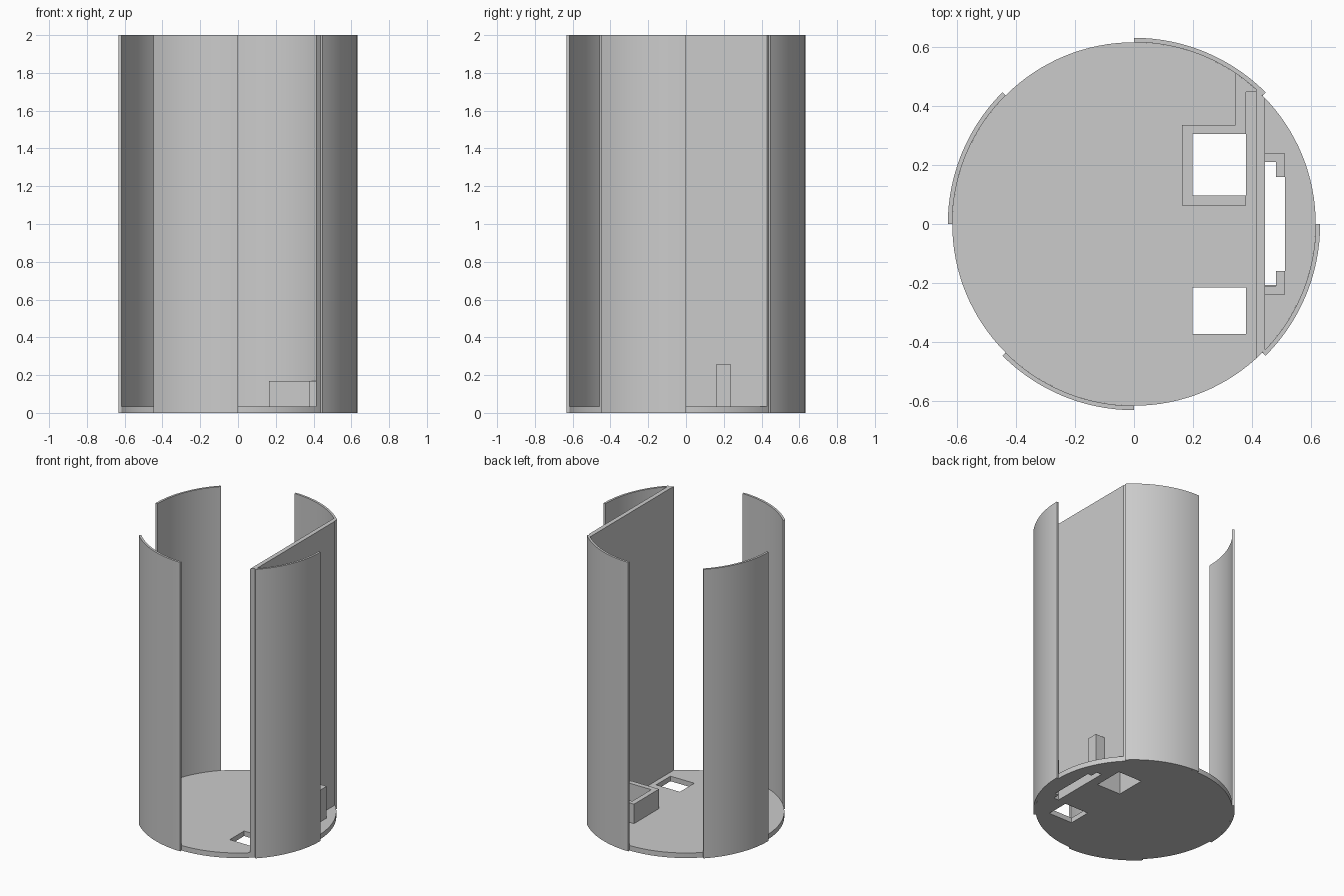
import bpy, bmesh, math

cube = bpy.data.objects.get("Cube")
if cube:
    bpy.data.objects.remove(cube)

OUTER, INNER = 0.632, 0.617      # wall radii
HEIGHT, FLOOR = 2.0, 0.035       # overall height, floor thickness
BOX_TOP, CLIP_TOP = 0.17, 0.255

grey = bpy.data.materials.new("plain_grey")
grey.use_nodes = True
grey.diffuse_color = (0.6, 0.6, 0.6, 1)
grey.node_tree.nodes["Principled BSDF"].inputs["Base Color"].default_value = (0.6, 0.6, 0.6, 1)


def prism(name, outline, z0, z1, smooth=False):
    """Extrude a counter-clockwise outline from z0 to z1."""
    bm = bmesh.new()
    face = bm.faces.new([bm.verts.new((x, y, z0)) for x, y in outline])
    top = bmesh.ops.extrude_face_region(bm, geom=[face])["geom"]
    for v in top:
        if isinstance(v, bmesh.types.BMVert):
            v.co.z = z1
    bmesh.ops.recalc_face_normals(bm, faces=bm.faces)
    mesh = bpy.data.meshes.new(name)
    bm.to_mesh(mesh)
    bm.free()
    mesh.materials.append(grey)
    obj = bpy.data.objects.new(name, mesh)
    bpy.context.collection.objects.link(obj)
    if smooth:
        bpy.ops.object.select_all(action="DESELECT")
        obj.select_set(True)
        bpy.context.view_layer.objects.active = obj
        bpy.ops.object.shade_smooth_by_angle(angle=math.radians(30))
    return obj


def arc(radius, start, end, steps):
    angles = [math.radians(start + (end - start) * i / steps) for i in range(steps + 1)]
    return [(radius * math.cos(a), radius * math.sin(a)) for a in angles]


def rect(x0, x1, y0, y1):
    return [(x0, y0), (x1, y0), (x1, y1), (x0, y1)]


def rim(x):
    """Depth of the inner circle at x."""
    return math.sqrt(INNER ** 2 - x ** 2)


# Floor disc with two square holes and a slot
floor = prism("floor", arc(INNER, 0, 360, 128)[:-1], 0, FLOOR, True)
PANEL_IN, PANEL_OUT = 0.414, 0.444
holes = {
    "large_hole": rect(0.198, 0.38, 0.097, 0.305),
    "small_hole": rect(0.198, 0.38, -0.373, -0.216),
    "slot_hole": rect(PANEL_OUT, 0.512, -0.207, 0.21),
}
for name, outline in holes.items():
    cutter = prism(name + "_cutter", outline, -0.1, 0.1)
    cutter.hide_render = True
    cutter.hide_viewport = True
    cut = floor.modifiers.new(name, "BOOLEAN")
    cut.operation = "DIFFERENCE"
    cut.solver = "EXACT"
    cut.object = cutter

# Four curved walls, each an eighth of the circle
for i, name in enumerate(("back", "left", "front", "right")):
    a = 45 + 90 * i
    outline = arc(OUTER, a, a + 45, 24) + arc(INNER, a + 45, a, 24)
    prism(name + "_curved_wall", outline, 0, HEIGHT, True)

# Tall flat partition, trimmed to the circle
y_in, y_out = rim(PANEL_IN), rim(PANEL_OUT)
prism("partition", [(PANEL_IN, -y_in), (PANEL_OUT, -y_out),
                    (PANEL_OUT, y_out), (PANEL_IN, y_in)], FLOOR, HEIGHT)

# Low frame around the large hole, with an arm running to the curved wall
prism("hole_frame", [
    (0.163, 0.062), (0.38, 0.062), (0.38, 0.097), (0.198, 0.097),
    (0.198, 0.305), (0.38, 0.305), (0.38, 0.448), (PANEL_IN, 0.448),
    (PANEL_IN, y_in), (0.38, rim(0.38)), (0.345, rim(0.345)),
    (0.345, 0.336), (0.163, 0.336)], FLOOR, BOX_TOP)

# Pair of L-shaped clips at the slot ends
for name, s in (("back_clip", 1), ("front_clip", -1)):
    outline = [(PANEL_OUT, 0.21), (0.482, 0.21), (0.482, 0.16),
               (0.512, 0.16), (0.512, 0.239), (PANEL_OUT, 0.239)]
    prism(name, [(x, s * y) for x, y in outline], 0, CLIP_TOP)
